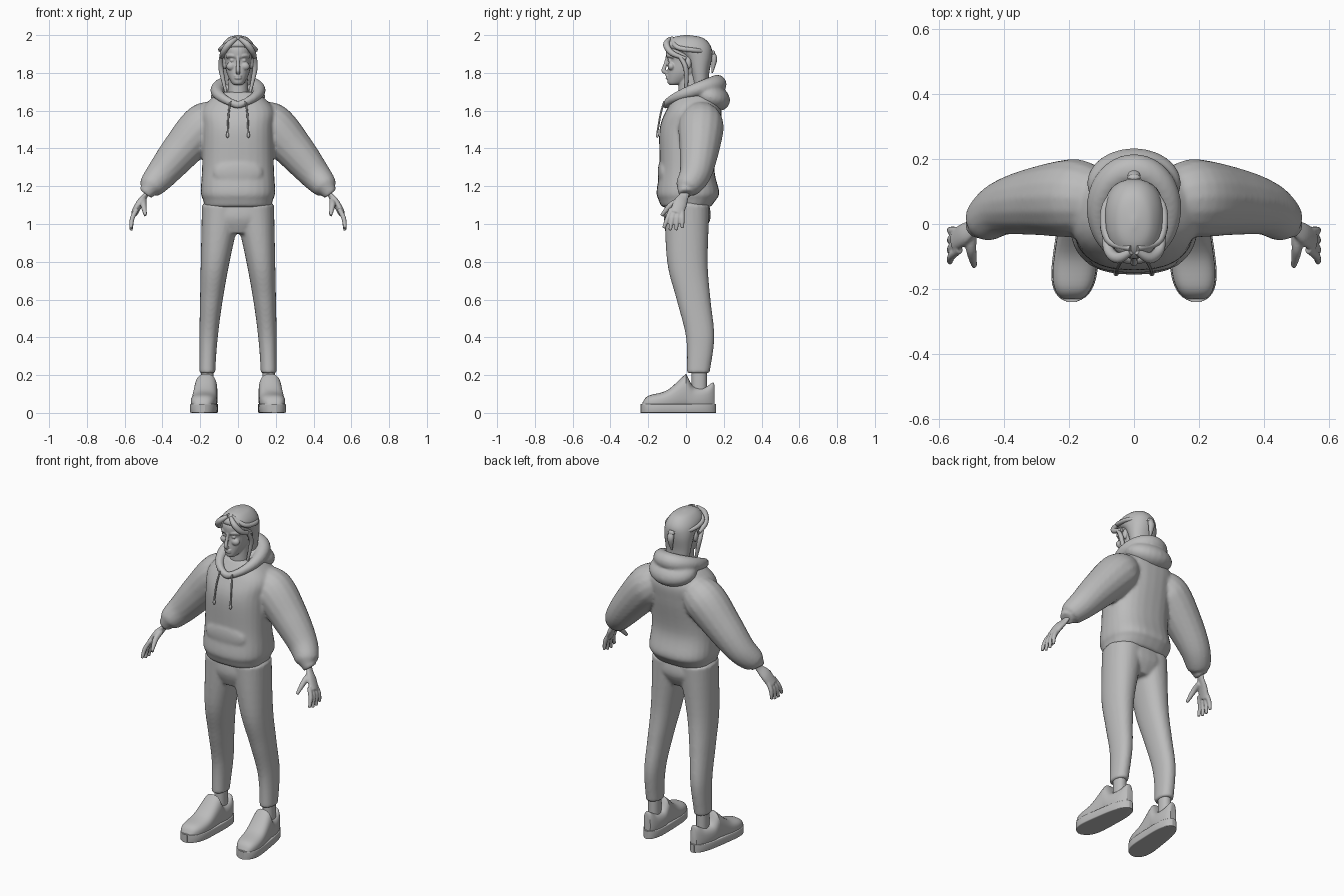
import bpy, bmesh, math
from math import sin, cos, pi
from mathutils import Vector, Matrix

if "Cube" in bpy.data.objects:
    bpy.data.objects.remove(bpy.data.objects["Cube"])

grey = bpy.data.materials.new("plain grey")
grey.use_nodes = True
grey.diffuse_color = (.5, .5, .5, 1)
grey.node_tree.nodes["Principled BSDF"].inputs["Base Color"].default_value = grey.diffuse_color


def spline(rows, steps=6):
    """Smooth curve through rows of numbers."""
    rows = [Vector(row) for row in rows]
    out = []
    for i, (b, c) in enumerate(zip(rows, rows[1:])):
        a = rows[max(i - 1, 0)]
        d = rows[min(i + 2, len(rows) - 1)]
        enter, leave = (c - a) / 2, (d - b) / 2
        for step in range(steps):
            t = step / steps
            ease = t * t * (3 - 2 * t)
            out.append(b.lerp(c, ease) + enter * t * (1 - t) ** 2 - leave * t * t * (1 - t))
    return out + [rows[-1]]


def loft(bm, rings, power=2.2, sides=28):
    """Skin superellipse rings given as centre and two half axes."""
    def bend(value):
        return math.copysign(abs(value) ** (2 / power), value)
    angles = [2 * pi * k / sides for k in range(sides)]
    loops = [[bm.verts.new(centre + u * bend(cos(a)) + v * bend(sin(a))) for a in angles]
             for centre, u, v in rings]
    for low, high in zip(loops, loops[1:]):
        for k in range(sides):
            bm.faces.new((low[k], low[k - 1], high[k - 1], high[k]))
    bm.faces.new(loops[0])
    bm.faces.new(loops[-1])


def level_ring(z, inner, outer, front, back):
    """Horizontal ring from its four extents."""
    centre = Vector((inner + outer, front + back, 2 * z)) / 2
    return centre, Vector(((outer - inner) / 2, 0, 0)), Vector((0, (back - front) / 2, 0))


def layers(bm, rows, power=2.2):
    """Stack of centred rings: height, half width, front, back."""
    loft(bm, [level_ring(z, -half, half, front, back) for z, half, front, back in spline(rows)], power)


def tube(bm, rows, flat=1, ref=(1, 0, 0), sides=16):
    """Round path with rows of x, y, z, radius."""
    points = spline(rows)
    rings = []
    for i, point in enumerate(points):
        after, before = points[min(i + 1, len(points) - 1)], points[max(i - 1, 0)]
        along = (after - before).xyz.normalized()
        wide = along.cross(Vector(ref)).normalized()
        rings.append((point.xyz, along.cross(wide) * point.w * flat, wide * point.w))
    loft(bm, rings, 2, sides)


def blob(bm, centre, size, tilt=0):
    matrix = Matrix.Translation(centre) @ Matrix.Rotation(tilt, 4, 'X') @ Matrix.Diagonal((*size, 1))
    bmesh.ops.create_uvsphere(bm, u_segments=24, v_segments=16, radius=1, matrix=matrix)


def mirror(bm):
    """Copy everything so far to the other side."""
    copy = bmesh.ops.duplicate(bm, geom=bm.verts[:] + bm.edges[:] + bm.faces[:])["geom"]
    verts = [item for item in copy if isinstance(item, bmesh.types.BMVert)]
    bmesh.ops.scale(bm, vec=(-1, 1, 1), verts=verts)


def finish(bm, name, voxel=0, smooth=0):
    """Make the object; a voxel size fuses its pieces into one skin."""
    bmesh.ops.recalc_face_normals(bm, faces=bm.faces[:])
    mesh = bpy.data.meshes.new(name)
    bm.to_mesh(mesh)
    bm.free()
    mesh.materials.append(grey)
    ob = bpy.data.objects.new(name, mesh)
    bpy.context.collection.objects.link(ob)
    bpy.ops.object.select_all(action='DESELECT')
    ob.select_set(True)
    bpy.context.view_layer.objects.active = ob
    bpy.ops.object.shade_smooth_by_angle(angle=math.radians(40))
    if voxel:
        fuse = ob.modifiers.new("fuse", 'REMESH')
        fuse.mode, fuse.voxel_size, fuse.use_smooth_shade = 'VOXEL', voxel, True
    if smooth:
        relax = ob.modifiers.new("relax", 'SMOOTH')
        relax.factor, relax.iterations = .5, smooth


# Hoodie: sleeves with gathered cuffs, body, hem and front pocket
bm = bmesh.new()
tube(bm, [(.1, .08, 1.56, .09), (.18, .08, 1.52, .12), (.3, .07, 1.39, .105), (.4, .05, 1.27, .085),
          (.46, .01, 1.2, .067), (.475, 0, 1.18, .046), (.49, 0, 1.16, .04)])
mirror(bm)
layers(bm, [(1.09, .175, -.13, .13), (1.13, .186, -.146, .16), (1.17, .197, -.156, .176), (1.3, .19, -.14, .15),
            (1.5, .188, -.14, .18), (1.61, .19, -.1, .185), (1.7, .1, -.04, .13)], 2.5)
blob(bm, (0, -.12, 1.27), (.13, .03, .08))
finish(bm, "hoodie", .009, 5)

# Hood: rolled collar rising to the back, and the bag behind it
bm = bmesh.new()
collar = []
for step in range(26):
    turn = 2 * pi * step / 24
    rise = (1 - cos(turn)) / 2
    collar.append((.11 * sin(turn), .27 * rise - .105, 1.63 + .11 * rise ** .6, .02 + .03 * rise))
tube(bm, collar, ref=(0, 0, 1))
blob(bm, (0, .125, 1.675), (.145, .112, .075), -.35)
finish(bm, "hood", .008, 6)

# Drawstrings with knotted ends
bm = bmesh.new()
tube(bm, [(.04, -.115, 1.65, .005), (.05, -.135, 1.58, .005), (.055, -.152, 1.48, .005)], sides=8)
blob(bm, (.055, -.152, 1.47), (.008, .008, .014))
mirror(bm)
finish(bm, "drawstrings")

# Trousers: straight outer seam, inner seam widening towards the crotch
bm = bmesh.new()
leg = spline([(.21, .005, .125), (.4, 0, .15), (.6, -.05, .13), (.8, -.1, .115), (1.1, -.115, .125)])
loft(bm, [level_ring(z, .12 * (1 - ((z - .2) / .8) ** 1.6), .205 - .02 * max(z - .4, 0), front, back)
          for z, front, back in leg])
mirror(bm)
layers(bm, [(.95, .1, -.09, .09), (1.03, .188, -.118, .13), (1.12, .178, -.11, .12)])
finish(bm, "trousers", .009, 4)

# Ankles
bm = bmesh.new()
loft(bm, [level_ring(z, .13, .195, .03, .11) for z in (.08, .25)])
mirror(bm)
finish(bm, "ankles")


def foot_ring(y, low, high, margin):
    """Cross-section of a shoe; the plan is broad at the toe and round at both ends."""
    reach = min(abs(y + .04) / .2, .99)
    half = (.065 - .06 * y) * (1 - reach ** 4) ** .5 - margin
    centre = Vector((.17 - .09 * y, y, (low + high) / 2))
    return centre, Vector((half, 0, 0)), Vector((0, 0, (high - low) / 2))


# Shoe uppers: low toe, raised tongue, open collar and heel tab
bm = bmesh.new()
ridge = spline([(-.23, .055), (-.2, .09), (-.1, .12), (-.01, .198), (.005, .198), (.04, .14), (.1, .137), (.14, .16), (.15, .15)])
loft(bm, [foot_ring(y, .01, top, .004) for y, top in ridge], 2.6)
mirror(bm)
finish(bm, "shoe_uppers")

# Shoe soles
bm = bmesh.new()
loft(bm, [foot_ring(-.2 * cos(pi * step / 24) - .04, 0, .048, 0) for step in range(25)], 12)
mirror(bm)
finish(bm, "shoe_soles")

# Hands: palm, splayed fingers and thumb
bm = bmesh.new()
tube(bm, [(.475, 0, 1.185, .027), (.49, -.01, 1.15, .026), (.52, -.03, 1.11, .037), (.55, -.05, 1.055, .036)], .5)
for finger in range(4):
    root, tip = .019 * finger - .078, .033 * finger - .118
    low = .96 + .012 * abs(finger - 1.5)
    tube(bm, [(.535, root, 1.08, .0125), (.56, (root + tip) / 2, 1.03, .0125), (.566, tip, low, .009)])
tube(bm, [(.5, -.03, 1.125, .017), (.5, -.08, 1.1, .016), (.49, -.13, 1.045, .009)])
mirror(bm)
finish(bm, "hands", .005, 2)

# Head: brows, cheeks, eyes, ears, skull, neck, nose and lips
bm = bmesh.new()
tube(bm, [(.02, -.096, 1.89, .01), (.04, -.086, 1.892, .011), (.06, -.065, 1.885, .009)], ref=(0, 0, 1))
blob(bm, (.036, -.077, 1.835), (.026, .02, .022))
blob(bm, (.031, -.085, 1.866), (.013, .011, .009))
blob(bm, (.074, .01, 1.85), (.012, .018, .03))
mirror(bm)
layers(bm, [(1.736, .02, -.085, -.05), (1.75, .036, -.098, 0), (1.8, .06, -.098, .07), (1.865, .07, -.095, .1),
            (1.89, .072, -.106, .1), (1.94, .068, -.1, .1), (1.98, .03, -.04, .06)])
layers(bm, [(1.6, .06, -.04, .09), (1.8, .05, -.04, .08)])
tube(bm, [(0, -.098, 1.887, .009), (0, -.108, 1.85, .009), (0, -.118, 1.812, .012), (0, -.1, 1.8, .01)])
for lip in (1.784, 1.772):
    blob(bm, (0, -.098, lip), (.02, .01, .006))
finish(bm, "head", .004, 2)

# Hair: swept cap falling to the nape
bm = bmesh.new()
layers(bm, [(1.69, .06, .04, .12), (1.79, .077, .025, .122), (1.88, .087, -.015, .137), (1.94, .087, -.104, .132),
            (1.985, .054, -.075, .09), (2, .006, -.01, .015)])
finish(bm, "hair_cap")

# Parted fringe, side braids and loose locks
bm = bmesh.new()
tube(bm, [(.01, -.085, 1.982, .01), (.05, -.104, 1.95, .017), (.08, -.075, 1.905, .015), (.088, 0, 1.875, .009)],
     ref=(0, 1, .2))
tube(bm, [(.01, -.075, 1.985, .009), (.08, -.045, 1.935, .013), (.085, .06, 1.918, .012), (0, .14, 1.905, .012)],
     ref=(0, 0, 1))
tube(bm, [(.088, -.035, 1.89, .01), (.09, 0, 1.82, .013), (.06, 0, 1.68, .006)], ref=(0, 1, 0))
mirror(bm)
finish(bm, "hair_strands")

# Short tied tail at the back of the head
bm = bmesh.new()
blob(bm, (0, .142, 1.905), (.02, .012, .014))
tube(bm, [(0, .14, 1.905, .012), (0, .15, 1.87, .015), (0, .138, 1.8, .004)], 1.3)
finish(bm, "hair_tail")
